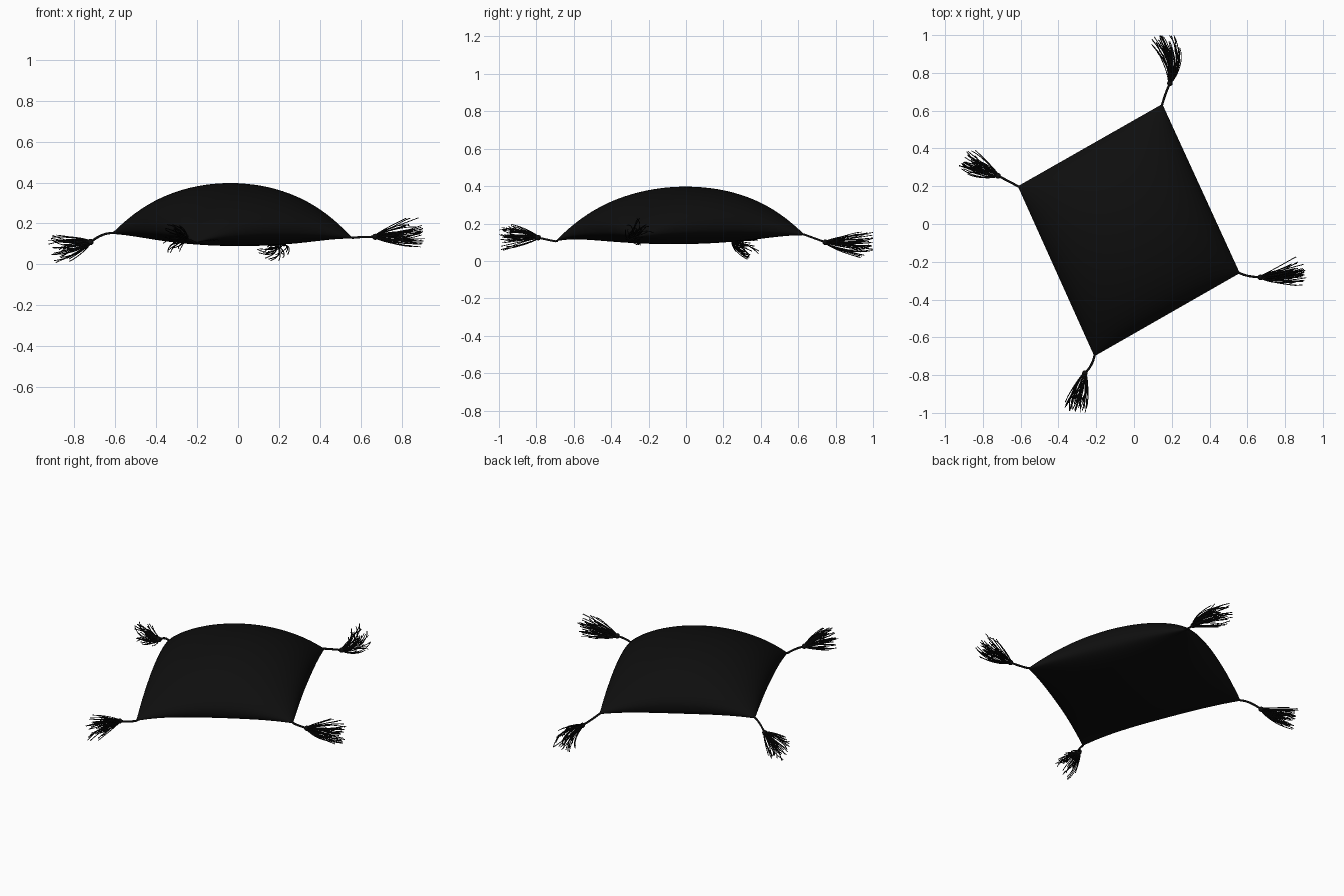
import bpy, bmesh, math, random
from mathutils import Vector

if "Cube" in bpy.data.objects:
    bpy.data.objects.remove(bpy.data.objects["Cube"])

random.seed(4)
black = bpy.data.materials.new("black cloth")
black.diffuse_color = (0.0045, 0.0045, 0.0045, 1)
black.use_nodes = True
black.node_tree.nodes["Principled BSDF"].inputs["Base Color"].default_value = black.diffuse_color

# Cushion corners, counter-clockwise from the front one
C = Vector((-0.21, -0.70, 0.105))
B = Vector((0.56, -0.26, 0.13))
A = Vector((0.15, 0.635, 0.14))
D = Vector((-0.615, 0.20, 0.153))


def cushion_point(u, v, top):
    """Seams arch up between the corners, top is domed, underside rests flat."""
    a, b = (u + 1) / 2, (v + 1) / 2
    p = (C * (1 - a) + B * a) * (1 - b) + (D * (1 - a) + A * a) * b
    seam = p.z + 0.06 * (1 - u * u * v * v)
    f = max(0.0, (1 - u * u) * (1 - v * v))
    if top:
        p.z = seam + (0.395 - 0.19) * f ** 0.55
    else:
        floor = 0.09 - 0.012 * p.x + 0.008 * p.y
        p.z = seam - (seam - floor) * f ** 0.3
    return p


# Cushion: two curved sheets joined at the seam
N = 40
bm = bmesh.new()
par = [math.sin(math.pi * (i / N - 0.5)) for i in range(N + 1)]
par[0], par[-1] = -1.0, 1.0
for top in (True, False):
    g = [[bm.verts.new(cushion_point(u, v, top)) for v in par] for u in par]
    for i in range(N):
        for j in range(N):
            q = (g[i][j], g[i + 1][j], g[i + 1][j + 1], g[i][j + 1])
            bm.faces.new(q if top else q[::-1])
bmesh.ops.remove_doubles(bm, verts=bm.verts, dist=1e-5)
bmesh.ops.recalc_face_normals(bm, faces=bm.faces)
for f in bm.faces:
    f.smooth = True
mesh = bpy.data.meshes.new("cushion")
bm.to_mesh(mesh)
bm.free()
mesh.materials.append(black)
bpy.context.collection.objects.link(bpy.data.objects.new("cushion", mesh))


def threads(name, paths, radius):
    cu = bpy.data.curves.new(name, 'CURVE')
    cu.dimensions = '3D'
    cu.bevel_depth = radius
    cu.bevel_resolution = 1
    cu.use_fill_caps = True
    for path in paths:
        s = cu.splines.new('POLY')
        s.points.add(len(path) - 1)
        for pt, co in zip(s.points, path):
            pt.co = (*co, 1)
    cu.materials.append(black)
    bpy.context.collection.objects.link(bpy.data.objects.new(name, cu))


def bezier(p0, p1, p2, t):
    return p0 * (1 - t) ** 2 + p1 * 2 * t * (1 - t) + p2 * t * t


def tassel(name, corner, bend, knot, mid, end, spread):
    bend, knot, mid, end = map(Vector, (bend, knot, mid, end))
    inner = corner * 0.98
    inner.z = corner.z + 0.003
    # Cord
    cord = [inner] + [bezier(corner, bend, knot, i / 8) for i in range(9)]
    threads(name + "_cord", [cord], 0.006)
    # Knot
    bpy.ops.mesh.primitive_uv_sphere_add(segments=12, ring_count=8, radius=0.015, location=knot)
    ob = bpy.context.object
    ob.name = name + "_knot"
    ob.data.materials.append(black)
    bpy.ops.object.shade_smooth()
    # Loose strands, fanning out around the tassel's axis
    axis = (end - knot).normalized()
    side = axis.cross(Vector((0, 0, 1))).normalized()
    up = side.cross(axis)
    paths = []
    for k in range(48):
        ang = random.uniform(0, 2 * math.pi)
        r = spread * random.random() ** 0.7
        ln = random.uniform(0.72, 1.05)
        curl = random.uniform(-0.9, 0.9)
        path = []
        for i in range(11):
            t = i / 10
            a = ang + curl * t * t
            w = r * t ** 0.85 + 0.006 * (1 - t)
            p = bezier(knot, mid, end, t * ln)
            p += (side * math.cos(a) + up * math.sin(a)) * w
            p.y = max(-0.998, min(0.998, p.y))
            p.z = max(0.002, p.z)
            path.append(p)
        paths.append(path)
    threads(name + "_strands", paths, 0.0023)


tassel("right_tassel", B, (0.60, -0.28, 0.135), (0.67, -0.282, 0.135),
       (0.76, -0.28, 0.135), (0.89, -0.245, 0.155), 0.08)
tassel("left_tassel", D, (-0.66, 0.225, 0.155), (-0.72, 0.255, 0.11),
       (-0.79, 0.28, 0.085), (-0.89, 0.345, 0.08), 0.075)
tassel("back_tassel", A, (0.165, 0.69, 0.12), (0.19, 0.745, 0.10),
       (0.225, 0.85, 0.085), (0.15, 0.985, 0.08), 0.075)
tassel("front_tassel", C, (-0.22, -0.75, 0.115), (-0.26, -0.79, 0.125),
       (-0.285, -0.87, 0.13), (-0.325, -0.98, 0.13), 0.075)
